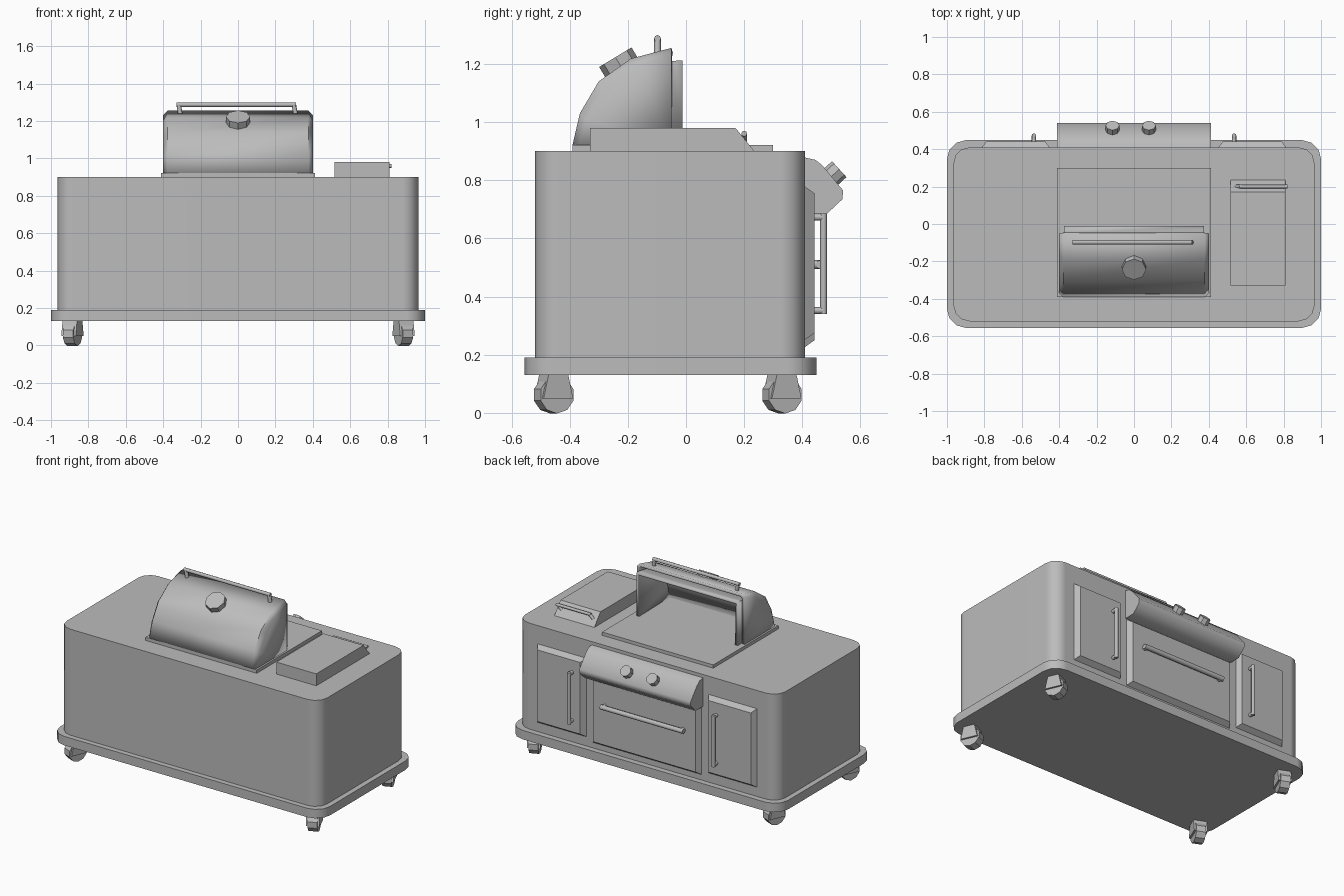
import bpy, bmesh, math
from mathutils import Vector, Matrix

old = bpy.data.objects.get("Cube")
if old:
    bpy.data.objects.remove(old, do_unlink=True)

mat = bpy.data.materials.new("plain grey")
mat.use_nodes = True
GREY = (0.5, 0.5, 0.5, 1)
mat.diffuse_color = GREY
mat.node_tree.nodes["Principled BSDF"].inputs["Base Color"].default_value = GREY


def finish(name, bm, angle=50):
    bmesh.ops.recalc_face_normals(bm, faces=bm.faces)
    mesh = bpy.data.meshes.new(name)
    bm.to_mesh(mesh)
    bm.free()
    mesh.materials.append(mat)
    ob = bpy.data.objects.new(name, mesh)
    bpy.context.collection.objects.link(ob)
    bpy.ops.object.select_all(action='DESELECT')
    ob.select_set(True)
    bpy.context.view_layer.objects.active = ob
    bpy.ops.object.shade_smooth_by_angle(angle=math.radians(angle))
    return ob


def add_box(bm, x, y, z):
    # each argument is a (low, high) pair
    size = [b - a for a, b in (x, y, z)]
    mid = [(a + b) / 2 for a, b in (x, y, z)]
    m = Matrix.Translation(mid) @ Matrix.Diagonal((*size, 1))
    return bmesh.ops.create_cube(bm, size=1, matrix=m)["verts"]


def add_rod(bm, a, b, r, sides=8, r2=None):
    a, b = Vector(a), Vector(b)
    rot = (b - a).to_track_quat('Z', 'Y').to_matrix().to_4x4()
    m = Matrix.Translation((a + b) / 2) @ rot
    bmesh.ops.create_cone(bm, cap_ends=True, segments=sides, radius1=r,
                          radius2=r if r2 is None else r2, depth=(b - a).length, matrix=m)


def slab(name, x, y, z, radius=0, segments=3):
    bm = bmesh.new()
    add_box(bm, x, y, z)
    if radius:
        edges = [e for e in bm.edges if abs(e.verts[0].co.z - e.verts[1].co.z) > 0.01]
        bmesh.ops.bevel(bm, geom=edges, offset=radius, segments=segments, profile=0.5, affect='EDGES')
    ob = finish(name, bm)
    if radius:
        ob.modifiers.new("even shading", 'WEIGHTED_NORMAL').keep_sharp = True


def prism(name, profile, half, mid=0):
    # side profile of (y, z) points drawn out along x
    bm = bmesh.new()
    ends = [[bm.verts.new((mid + s * half, y, z)) for y, z in profile] for s in (-1, 1)]
    n = len(profile)
    for loop in ends:
        bm.faces.new(loop)
    for i in range(n):
        j = (i + 1) % n
        bm.faces.new((ends[0][i], ends[0][j], ends[1][j], ends[1][i]))
    finish(name, bm)


def door(name, x, z):
    # panel on the back with sloping edges
    bm = bmesh.new()
    for v in add_box(bm, x, (0.40, 0.442), z):
        if v.co.y > 0.42:
            v.co.x += 0.03 * (1 if v.co.x < sum(x) / 2 else -1)
            v.co.z += 0.03 * (1 if v.co.z < sum(z) / 2 else -1)
    finish(name, bm)


def handle(name, a, b, out, r=0.012):
    # bar from a to b, standing off the surface by the vector out
    a, b, out = Vector(a), Vector(b), Vector(out)
    tip = (b - a).normalized() * r
    bm = bmesh.new()
    add_rod(bm, a + out - tip, b + out + tip, r)
    for p in (a, b):
        add_rod(bm, p, p + out, r)
    finish(name, bm)


def shell(name, profile, half, back, thick, chamfer=0):
    # curved hood, open at the back and underneath
    bm = bmesh.new()
    low = min(z for y, z in profile)
    rows = []
    for s, inset in ((-1, 0), (-1, 1), (1, 1), (1, 0)):
        x = s * (half if inset == 0 else half - chamfer)
        k = 0 if inset else chamfer
        rows.append([bm.verts.new((x, min(y + k, back), max(low, z - k * (z > low)))) for y, z in profile])
    for r0, r1 in zip(rows, rows[1:]):
        for i in range(len(profile) - 1):
            bm.faces.new((r0[i], r0[i + 1], r1[i + 1], r1[i]))
    for row, x in ((rows[0], -half), (rows[-1], half)):
        corner = bm.verts.new((x, back, low))
        bm.faces.new(row + [corner])
    bmesh.ops.remove_doubles(bm, verts=bm.verts, dist=0.0005)
    ob = finish(name, bm)
    mod = ob.modifiers.new("thickness", 'SOLIDIFY')
    mod.thickness = thick
    mod.offset = -1


# cart body and base
slab("base_plate", (-1, 1), (-0.555, 0.448), (0.13, 0.19), 0.1)
slab("body", (-0.965, 0.965), (-0.52, 0.41), (0.19, 0.90), 0.085)

# castors
for sx, side in ((1, "left"), (-1, "right")):
    for y, end in ((-0.455, "front"), (0.33, "back")):
        bm = bmesh.new()
        add_rod(bm, (-0.03, 0, 0.062), (0.03, 0, 0.062), 0.064, 10)
        for v in add_box(bm, (-0.042, 0.042), (-0.055, 0.055), (0.05, 0.135)):
            if v.co.z > 0.1:
                v.co.y *= 0.65
        turn = Matrix.Translation((sx * 0.885, y, 0)) @ Matrix.Rotation(sx * 0.4, 4, 'Z')
        bmesh.ops.transform(bm, matrix=turn, verts=bm.verts)
        finish(end + "_" + side + "_castor", bm, 35)

# cooking surface and open hood
slab("cooking_plate", (-0.412, 0.412), (-0.39, 0.30), (0.90, 0.922))
curve = [(-0.39, 0.922), (-0.365, 1.03), (-0.30, 1.14), (-0.19, 1.218), (-0.05, 1.255)]
shell("hood", curve, 0.4, -0.05, 0.02, 0.022)
liner = [(-0.36, 0.922), (-0.335, 1.02), (-0.275, 1.115), (-0.17, 1.185), (-0.05, 1.21), (-0.012, 1.212)]
shell("hood_liner", liner, 0.375, -0.012, 0.02)
handle("hood_handle", (-0.308, -0.098, 1.235), (0.308, -0.098, 1.235), (-0.009, 0, 0.052))
bm = bmesh.new()
add_rod(bm, (0, -0.205, 1.16), (0, -0.243, 1.223), 0.065, 8)
finish("hood_gauge", bm, 30)

# side burner with sloping lid
prism("side_burner", [(-0.33, 0.90), (-0.33, 0.98), (0.17, 0.98), (0.235, 0.90)], 0.148, 0.663)
handle("burner_handle", (0.545, 0.2, 0.935), (0.78, 0.2, 0.935), (0.03, 0, 0.025), 0.01)

# control panel
prism("control_panel", [(0.40, 0.88), (0.445, 0.87), (0.47, 0.85), (0.54, 0.765),
                        (0.538, 0.735), (0.485, 0.685), (0.40, 0.685)], 0.412)
for i, x in enumerate((-0.115, 0.08)):
    bm = bmesh.new()
    add_rod(bm, (x, 0.48, 0.795), (x, 0.527, 0.838), 0.037, 8)
    finish("control_knob_" + str(i + 1), bm, 30)

# doors and their handles
door("oven_door", (-0.41, 0.41), (0.22, 0.69))
handle("oven_handle", (-0.29, 0.435, 0.51), (0.29, 0.435, 0.51), (0, 0.028, 0), 0.016)
for sx, side in ((1, "left"), (-1, "right")):
    door(side + "_door", tuple(sorted((sx * 0.445, sx * 0.82))), (0.245, 0.785))
    handle(side + "_door_handle", (sx * 0.535, 0.435, 0.352), (sx * 0.535, 0.435, 0.673), (0, 0.038, 0))
